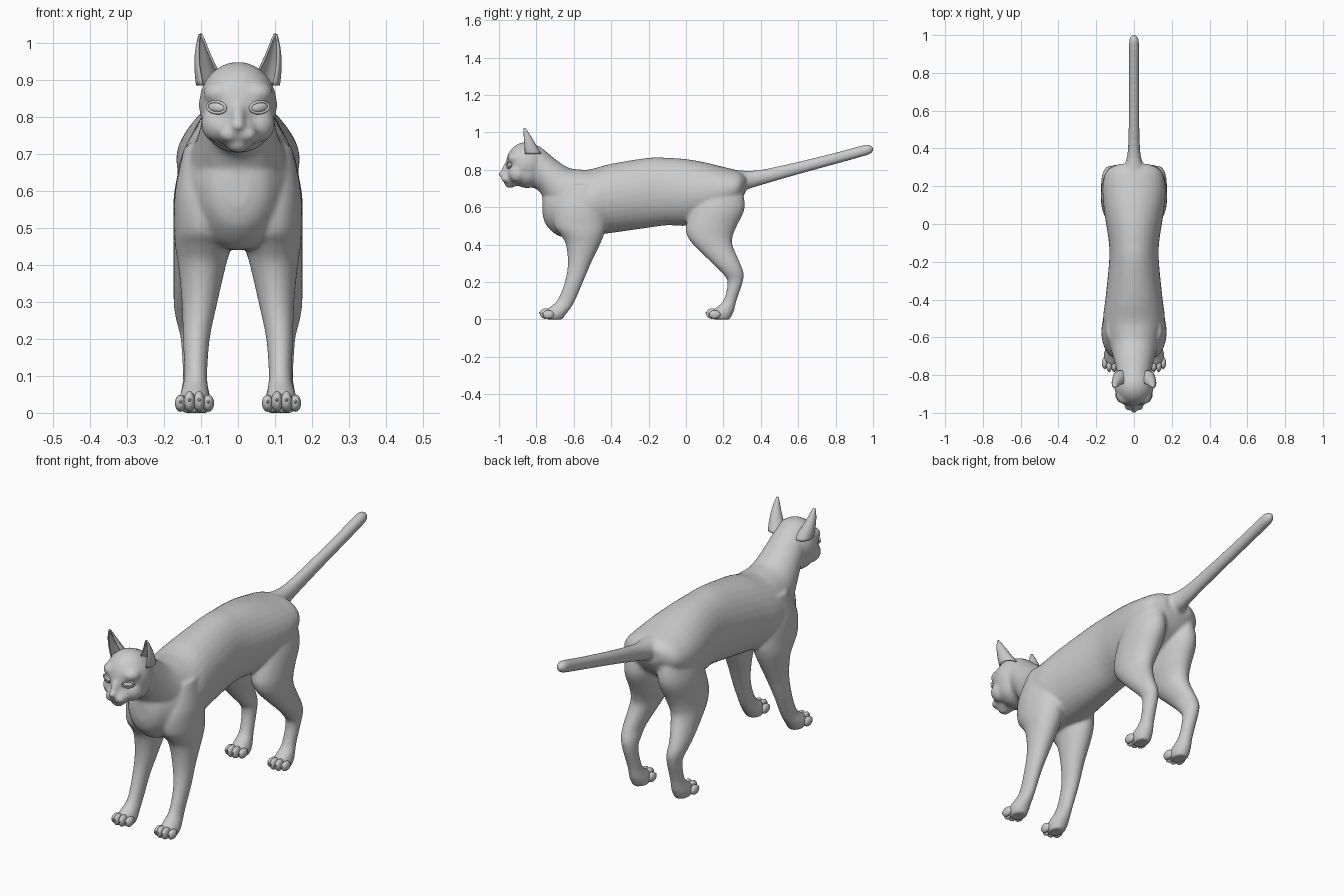
import bpy, bmesh, math
from mathutils import Matrix, Vector

if "Cube" in bpy.data.objects:
    bpy.data.objects.remove(bpy.data.objects["Cube"])


def spline(rows, steps=4):
    """Catmull-Rom interpolation between section rows."""
    out = []
    for i in range(len(rows) - 1):
        a, b = rows[max(i - 1, 0)], rows[i]
        c, d = rows[i + 1], rows[min(i + 2, len(rows) - 1)]
        for k in range(steps):
            t = k / steps
            out.append([0.5 * (2 * q + (r - p) * t + (2 * p - 5 * q + 4 * r - s) * t * t
                               + (3 * q - p - 3 * r + s) * t ** 3)
                        for p, q, r, s in zip(a, b, c, d)])
    return out + [list(rows[-1])]


def loft(bm, rings):
    loops = [[bm.verts.new(p) for p in ring] for ring in rings]
    n = len(loops[0])
    faces = [bm.faces.new(loops[0]), bm.faces.new(loops[-1])]
    for a, b in zip(loops, loops[1:]):
        for i in range(n):
            j = (i + 1) % n
            faces.append(bm.faces.new((a[i], a[j], b[j], b[i])))
    bmesh.ops.recalc_face_normals(bm, faces=faces)


ANG = [2 * math.pi * i / 32 for i in range(32)]


def trunk(bm, rows):
    """Sections across y: (y, low z, high z, half width)."""
    loft(bm, [[(w * math.cos(a), y, (lo + hi) / 2 + (hi - lo) / 2 * math.sin(a)) for a in ANG]
              for y, lo, hi, w in spline(rows)])


def limb(bm, rows, side):
    """Sections across z: (z, front y, back y, inner x, outer x)."""
    loft(bm, [[(side * ((x0 + x1) / 2 + (x1 - x0) / 2 * math.cos(a)),
                (y0 + y1) / 2 + (y1 - y0) / 2 * math.sin(a), z) for a in ANG]
              for z, y0, y1, x0, x1 in spline(rows)])


def ball(bm, loc, size, rot=None):
    m = Matrix.Translation(loc) @ (rot or Matrix()) @ Matrix.Diagonal((*size, 1))
    bmesh.ops.create_uvsphere(bm, u_segments=24, v_segments=14, radius=1, matrix=m)


def finish(bm, name):
    me = bpy.data.meshes.new(name)
    bm.to_mesh(me)
    bm.free()
    me.shade_smooth()
    ob = bpy.data.objects.new(name, me)
    bpy.context.collection.objects.link(ob)
    return ob


FRONT = [(.72, -.63, -.48, .05, .145), (.6, -.70, -.44, .02, .170), (.5, -.705, -.43, .015, .172),
         (.45, -.67, -.44, .018, .170), (.4, -.642, -.46, .032, .162), (.3, -.632, -.508, .055, .152),
         (.2, -.648, -.550, .076, .149), (.1, -.69, -.593, .083, .145), (.055, -.745, -.62, .078, .155),
         (.03, -.755, -.64, .074, .160), (0, -.745, -.66, .08, .15)]
HIND = [(.72, .08, .295, .03, .145), (.6, .03, .315, .012, .172), (.5, 0, .272, .02, .175),
        (.45, .005, .252, .033, .174), (.4, .038, .248, .05, .174), (.3, .14, .29, .083, .174),
        (.25, .19, .308, .086, .167), (.2, .222, .304, .088, .155), (.1, .20, .27, .085, .149),
        (.055, .15, .26, .077, .155), (.03, .135, .25, .073, .158), (0, .145, .235, .08, .15)]

# Body, neck and tail
bm = bmesh.new()
trunk(bm, [(-.767, .56, .66, .03), (-.745, .50, .72, .08), (-.68, .445, .765, .125),
           (-.6, .44, .79, .155), (-.5, .45, .805, .164), (-.4, .462, .832, .152),
           (-.2, .49, .864, .132), (-.1, .503, .864, .133), (0, .5, .857, .148),
           (.1, .52, .84, .162), (.2, .56, .815, .166), (.28, .62, .795, .145), (.318, .68, .77, .08)])
trunk(bm, [(-.85, .71, .93, .08), (-.79, .69, .928, .09), (-.745, .62, .895, .10),
           (-.68, .53, .843, .118), (-.62, .5, .808, .135), (-.54, .5, .80, .15)])
trunk(bm, [(.25, .68, .80, .08), (.31, .69, .795, .05), (.4, .717, .80, .032), (.6, .775, .843, .028),
           (.8, .83, .892, .027), (.95, .872, .932, .027), (.985, .884, .932, .022), (1.003, .9, .918, .008)])

# Head
ball(bm, (0, -.855, .832), (.106, .108, .116))
ball(bm, (0, -.85, .79), (.098, .09, .088))
ball(bm, (0, -.925, .762), (.058, .056, .052))
ball(bm, (0, -.955, .80), (.021, .03, .055), Matrix.Rotation(-.4, 4, 'X'))
ball(bm, (0, -.982, .776), (.019, .022, .016))
ball(bm, (0, -.94, .724), (.032, .030, .022))
for s in (1, -1):
    ball(bm, (s * .023, -.957, .752), (.030, .032, .023))
    ball(bm, (s * .055, -.90, .78), (.045, .05, .05))
    ball(bm, (s * .05, -.905, .862), (.045, .05, .035))
    limb(bm, FRONT, s)
    limb(bm, HIND, s)
body = finish(bm, "cat_body")
rem = body.modifiers.new("fuse", 'REMESH')
rem.mode, rem.voxel_size, rem.use_smooth_shade = 'VOXEL', .0075, True
sm = body.modifiers.new("soften", 'SMOOTH')
sm.factor, sm.iterations = .5, 9

# Ears: curved shells open to the front and outside
for s, label in ((1, "left"), (-1, "right")):
    bm = bmesh.new()
    base, tip = Vector((.072, -.822, .885)), Vector((.101, -.864, 1.022))
    grid = []
    for k in range(13):
        t = k / 12
        c, r = base.lerp(tip, t), .043 * (1 - t) ** .85 + .0025
        c.x += .006 * math.sin(math.pi * t)
        row = []
        for i in range(17):
            a = math.radians(72 + 125 * (i / 8 - 1))
            row.append(bm.verts.new((s * (c.x + .85 * r * math.cos(a)), c.y + r * math.sin(a), c.z)))
        grid.append(row)
    for a, b in zip(grid, grid[1:]):
        for i in range(16):
            bm.faces.new((a[i], a[i + 1], b[i + 1], b[i]))
    bmesh.ops.recalc_face_normals(bm, faces=bm.faces)
    ear = finish(bm, label + "_ear")
    so = ear.modifiers.new("thickness", 'SOLIDIFY')
    so.thickness, so.offset = .006, 0

    # Eyes with lids
    turn = Matrix.Rotation(s * .42, 4, 'Z') @ Matrix.Rotation(s * -.12, 4, 'Y')
    loc = Vector((s * .057, -.943, .825))
    bm = bmesh.new()
    ball(bm, loc, (.026, .010, .014), turn)
    finish(bm, label + "_eye")
    bm = bmesh.new()
    rings = []
    for i in range(32):
        a = ANG[i]
        rings.append([bm.verts.new(Matrix.Translation(loc) @ turn @ Vector((
            (.027 + .004 * math.cos(b)) * math.cos(a), -.003 + .005 * math.sin(b),
            (.015 + .004 * math.cos(b)) * math.sin(a)))) for b in ANG[::4]])
    for i in range(32):
        for j in range(8):
            k, l = (i + 1) % 32, (j + 1) % 8
            bm.faces.new((rings[i][j], rings[k][j], rings[k][l], rings[i][l]))
    bmesh.ops.recalc_face_normals(bm, faces=bm.faces)
    finish(bm, label + "_eyelid")

    # Toes and claws
    for part, y in (("front", -.752), ("hind", .138)):
        bm = bmesh.new()
        for i, (x, dy, z) in enumerate(((.080, .016, .026), (.105, 0, .031), (.131, 0, .031), (.155, .016, .026))):
            ball(bm, (s * x, y + dy, z), (.0155, .030, z - .003))
            ball(bm, (s * x, y + dy - .026, z + .004), (.004, .009, .005))
        ball(bm, (s * .117, y + .045, .018), (.030, .03, .017))
        finish(bm, f"{label}_{part}_toes")
